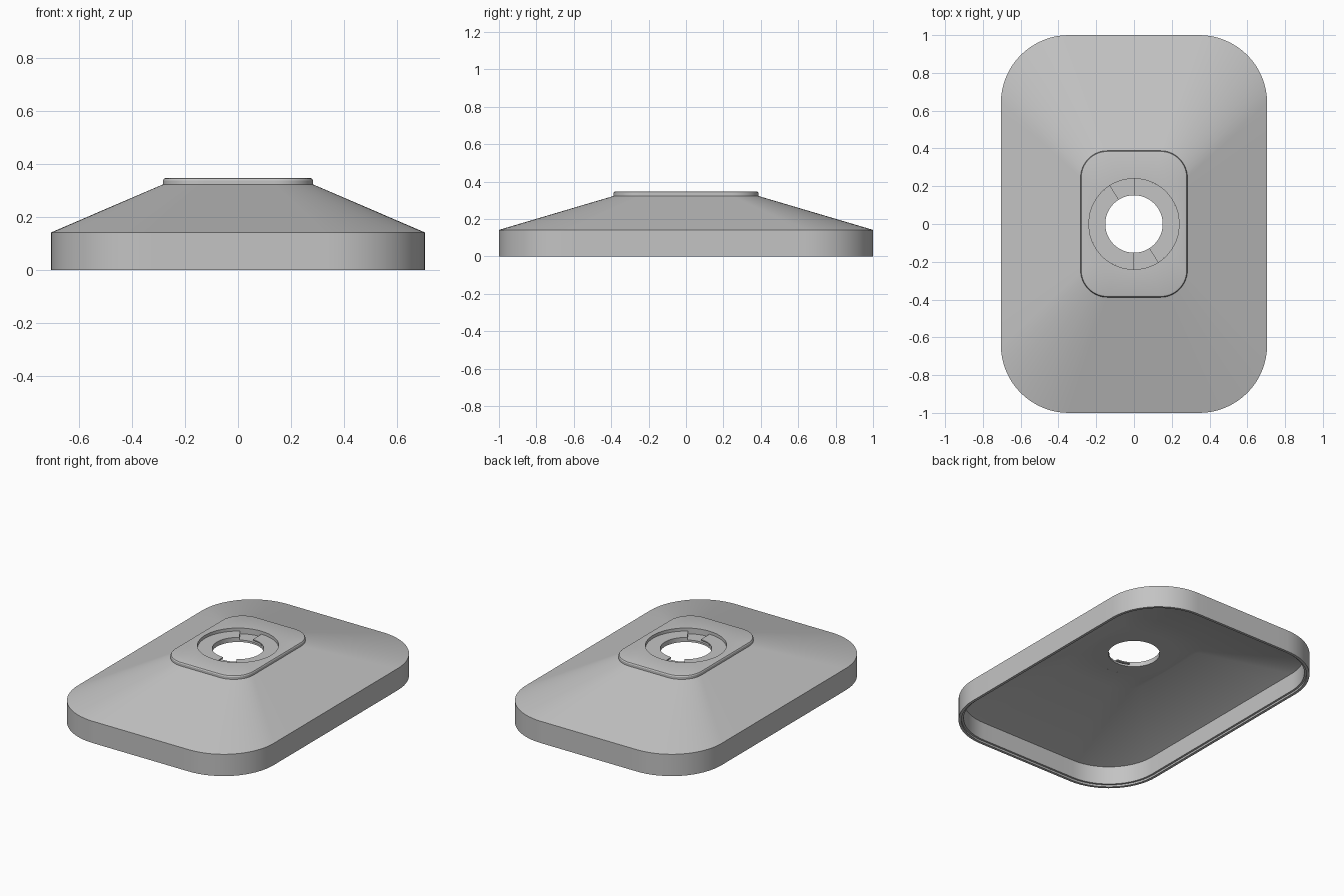
import bpy
import bmesh
from math import cos, sin, pi, radians, hypot

cube = bpy.data.objects.get("Cube")
if cube:
    bpy.data.objects.remove(cube, do_unlink=True)

grey = bpy.data.materials.new("plain grey")
grey.use_nodes = True
colour = (0.55, 0.55, 0.55, 1)
grey.diffuse_color = colour
grey.node_tree.nodes["Principled BSDF"].inputs["Base Color"].default_value = colour

CORNER_STEPS, SIDE_STEPS = 16, 8
BORE, RECESS = 0.152, 0.24
UNDERSIDE, TOP = 0.298, 0.348


def rounded_rect(hx, hy, r, z):
    """Outline with evenly divided corners and sides, counter-clockwise."""
    corners = []
    for q, (sx, sy) in enumerate([(1, 1), (-1, 1), (-1, -1), (1, -1)]):
        arc = [(q + i / CORNER_STEPS) * pi / 2 for i in range(CORNER_STEPS + 1)]
        corners.append([(sx * (hx - r) + r * cos(a), sy * (hy - r) + r * sin(a)) for a in arc])
    points = []
    for q, arc in enumerate(corners):
        points += arc
        (x0, y0), (x1, y1) = arc[-1], corners[(q + 1) % 4][0]
        for i in range(1, SIDE_STEPS):
            t = i / SIDE_STEPS
            points.append((x0 + (x1 - x0) * t, y0 + (y1 - y0) * t))
    return [(x, y, z) for x, y in points]


def circle_like(outline, r, z):
    """Project an outline onto a circle, keeping its point order."""
    return [(x * r / hypot(x, y), y * r / hypot(x, y), z) for x, y, _ in outline]


def finish(name, bm):
    bmesh.ops.recalc_face_normals(bm, faces=bm.faces)
    mesh = bpy.data.meshes.new(name)
    bm.to_mesh(mesh)
    bm.free()
    mesh.materials.append(grey)
    obj = bpy.data.objects.new(name, mesh)
    bpy.context.collection.objects.link(obj)
    bpy.ops.object.select_all(action='DESELECT')
    obj.select_set(True)
    bpy.context.view_layer.objects.active = obj
    bpy.ops.object.shade_smooth_by_angle(angle=radians(25))
    return obj


def loft(name, rings):
    """Skin a closed loop of rings."""
    bm = bmesh.new()
    loops = [[bm.verts.new(p) for p in ring] for ring in rings]
    n = len(rings[0])
    for a, b in zip(loops, loops[1:] + loops[:1]):
        for i in range(n):
            j = (i + 1) % n
            bm.faces.new((a[i], a[j], b[j], b[i]))
    return finish(name, bm)


def sector(name, start, end, z0, z1):
    """Solid piece of a flat ring between two angles in degrees."""
    bm = bmesh.new()
    steps = max(4, int((end - start) / 4))
    rows = []
    for i in range(steps + 1):
        a = radians(start + (end - start) * i / steps)
        rows.append([bm.verts.new((r * cos(a), r * sin(a), z))
                     for r, z in ((BORE, z0), (RECESS, z0), (RECESS, z1), (BORE, z1))])
    for a, b in zip(rows, rows[1:]):
        for k in range(4):
            m = (k + 1) % 4
            bm.faces.new((a[k], a[m], b[m], b[k]))
    bm.faces.new(rows[0])
    bm.faces.new(rows[-1])
    return finish(name, bm)


# Hollow cover: skirt, sloping roof, raised collar and round recess
plate = rounded_rect(0.27, 0.375, 0.13, TOP)
loft("cover_shell", [
    rounded_rect(0.705, 1.0, 0.36, 0),
    rounded_rect(0.705, 1.0, 0.36, 0.142),
    rounded_rect(0.283, 0.388, 0.143, 0.323),
    rounded_rect(0.283, 0.388, 0.143, 0.338),
    rounded_rect(0.279, 0.384, 0.139, 0.345),
    plate,
    circle_like(plate, RECESS, TOP),
    circle_like(plate, RECESS, UNDERSIDE),
    rounded_rect(0.28, 0.385, 0.14, UNDERSIDE),
    rounded_rect(0.675, 0.97, 0.33, 0.128),
    rounded_rect(0.675, 0.97, 0.33, 0.012),
    rounded_rect(0.688, 0.983, 0.343, 0.012),
    rounded_rect(0.688, 0.983, 0.343, 0),
])

# Twist-lock flange, repeated on both sides of the bore
FLOOR, SLOT = 0.328, 0.311
for side, turn in (("back", 0), ("front", 180)):
    sector(side + "_flange", 122 + turn, 240 + turn, UNDERSIDE, FLOOR)
    sector(side + "_slot_floor", 60 + turn, 122 + turn, UNDERSIDE, SLOT)
    sector(side + "_lock_tab", 60 + turn, 90 + turn, 0.321, FLOOR)
